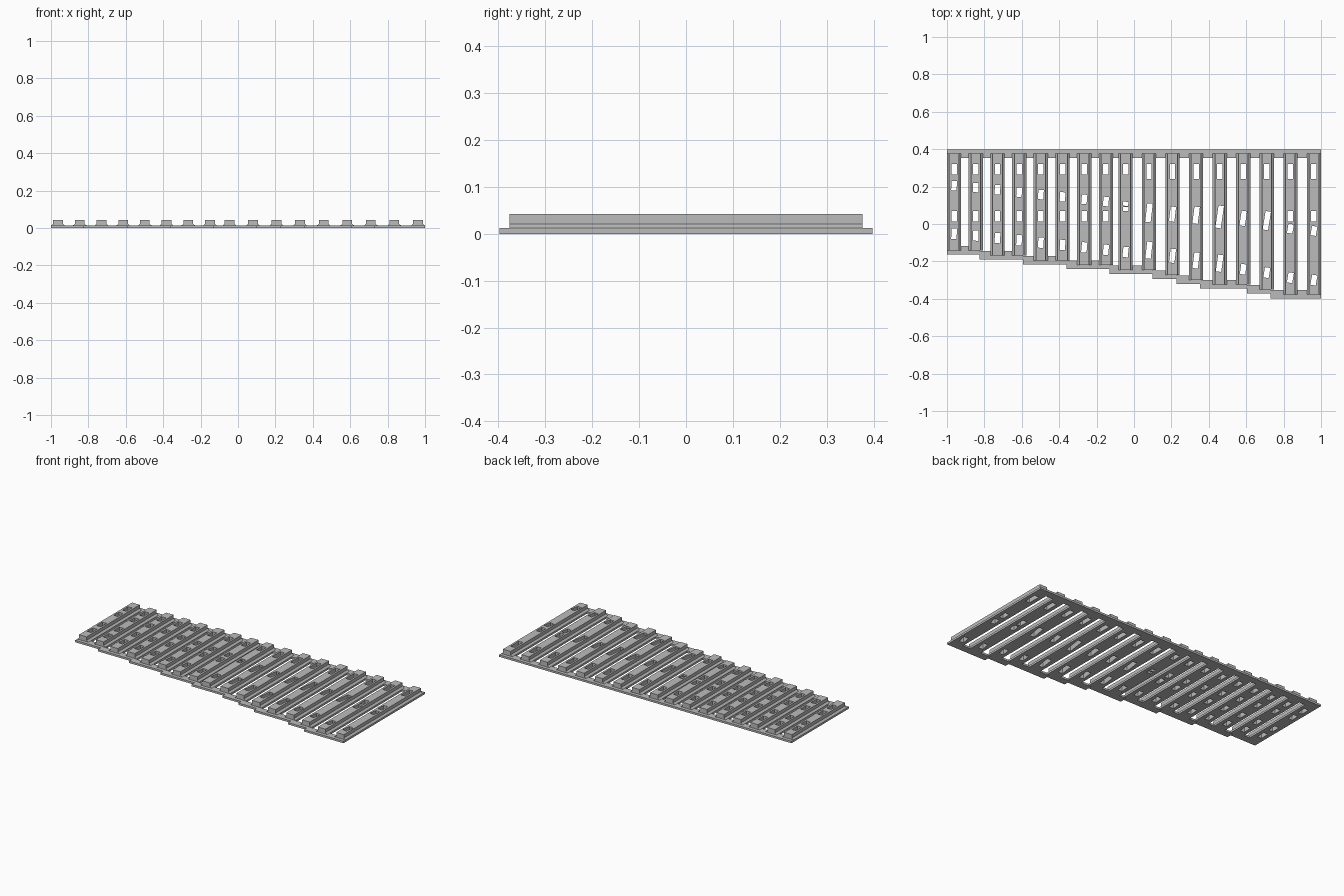
import bpy, bmesh, math
from mathutils import Matrix, Vector

old = bpy.data.objects.get("Cube")
if old:
    bpy.data.objects.remove(old, do_unlink=True)

grey = bpy.data.materials.new("plain grey")
grey.use_nodes = True
colour = (0.5, 0.5, 0.5, 1)
grey.diffuse_color = colour
grey.node_tree.nodes["Principled BSDF"].inputs["Base Color"].default_value = colour


def make_object(name, bm):
    bmesh.ops.recalc_face_normals(bm, faces=bm.faces)
    mesh = bpy.data.meshes.new(name)
    bm.to_mesh(mesh)
    bm.free()
    mesh.materials.append(grey)
    obj = bpy.data.objects.new(name, mesh)
    bpy.context.collection.objects.link(obj)
    return obj


def add_box(bm, centre, size, angle=0):
    matrix = (Matrix.Translation(centre) @ Matrix.Rotation(angle, 4, "Z")
              @ Matrix.Diagonal((*size, 1)))
    bmesh.ops.create_cube(bm, size=1, matrix=matrix)


def add_prism(bm, points, depth):
    face = bm.faces.new([bm.verts.new(p) for p in points])
    out = bmesh.ops.extrude_face_region(bm, geom=[face])
    verts = [v for v in out["geom"] if isinstance(v, bmesh.types.BMVert)]
    bmesh.ops.translate(bm, verts=verts, vec=depth)


# Sleeper positions: close spacing on the left half, wider on the right
tie_x = [-0.962 + 0.116 * i for i in range(8)] + [-0.045]
tie_x += [0.08 + 0.126 * i for i in range(8)]
BACK, STRIP, INSET, THICK = 0.398, 0.045, 0.021, 0.012

# Stepped front edge: number of sleepers in each step
steps = [2, 2, 2, 2, 2, 1, 1, 2, 1, 2]
step_y = [-0.163 - 0.0261 * i for i in range(10)]
tie_front = [y for n, y in zip(steps, step_y) for _ in range(n)]

# Base strips: straight at the back, staggered at the front
bm = bmesh.new()
add_box(bm, (0, BACK - STRIP / 2, THICK / 2), (2, STRIP, THICK))
make_object("back_strip", bm)

bm = bmesh.new()
left, last = -1, -1
for count, y in zip(steps, step_y):
    last += count
    right = 1 if last == len(tie_x) - 1 else tie_x[last] + 0.02
    add_box(bm, ((left + right) / 2, y + STRIP / 2, THICK / 2),
            (right - left, STRIP, THICK))
    left = right
make_object("stepped_front_strip", bm)

# Sleepers with a sloped foot along both sides
half = [(0.038, 0), (0.038, THICK), (0.026, 0.021), (0.026, 0.042)]
profile = half + [(-x, z) for x, z in reversed(half)]
bm = bmesh.new()
for x, front in zip(tie_x, tie_front):
    y = front + INSET
    add_prism(bm, [(x + px, y, pz) for px, pz in profile],
              Vector((0, BACK - INSET - y, 0)))
ties = make_object("sleepers", bm)

# Slots through the sleepers, following two straight and two curving lines
curve_a = [0.205, 0.195, 0.183, 0.17, 0.157, 0.145, 0.132, 0.12, 0.108,
           0.06, 0.053, 0.047, 0.038, 0.03, 0.018, -0.025, -0.037]
curve_b = [-0.052, -0.062, -0.075, -0.087, -0.1, -0.112, -0.125, -0.138, -0.15,
           -0.14, -0.17, -0.195, -0.21, -0.242, -0.26, -0.287, -0.3]
long_a = [0.1, 0.08, 0.09, 0.12, 0.08, 0.1]
long_b = [0.09, 0.075, 0.085, 0.09]
cut = bmesh.new()


def add_slot(i, y, length, tilt=0):
    add_box(cut, (tie_x[i], y, 0.02), (0.029, length, 0.1), -math.radians(tilt))


for i in range(len(tie_x)):
    add_slot(i, 0.292 if i < 9 else 0.28, 0.055 if i < 9 else 0.08)
    tilt = 2 + 0.5 * i
    size_a = long_a[i - 9] if 9 <= i <= 14 else 0.022 if i == 8 else 0.05
    size_b = long_b[i - 9] if 9 <= i <= 12 else 0.055
    add_slot(i, curve_a[i], size_a, tilt)
    add_slot(i, curve_b[i], size_b, tilt)
    if i < 8 or i > 14:
        add_slot(i, 0.042, 0.055)
    elif i == 8:
        add_slot(i, 0.08, 0.02)

cutter = make_object("slot_cutter", cut)
cutter.hide_render = True
mod = ties.modifiers.new("slots", "BOOLEAN")
mod.operation = "DIFFERENCE"
mod.solver = "EXACT"
mod.object = cutter
bpy.context.view_layer.objects.active = ties
ties.select_set(True)
bpy.ops.object.modifier_apply(modifier=mod.name)
bpy.data.objects.remove(cutter, do_unlink=True)
